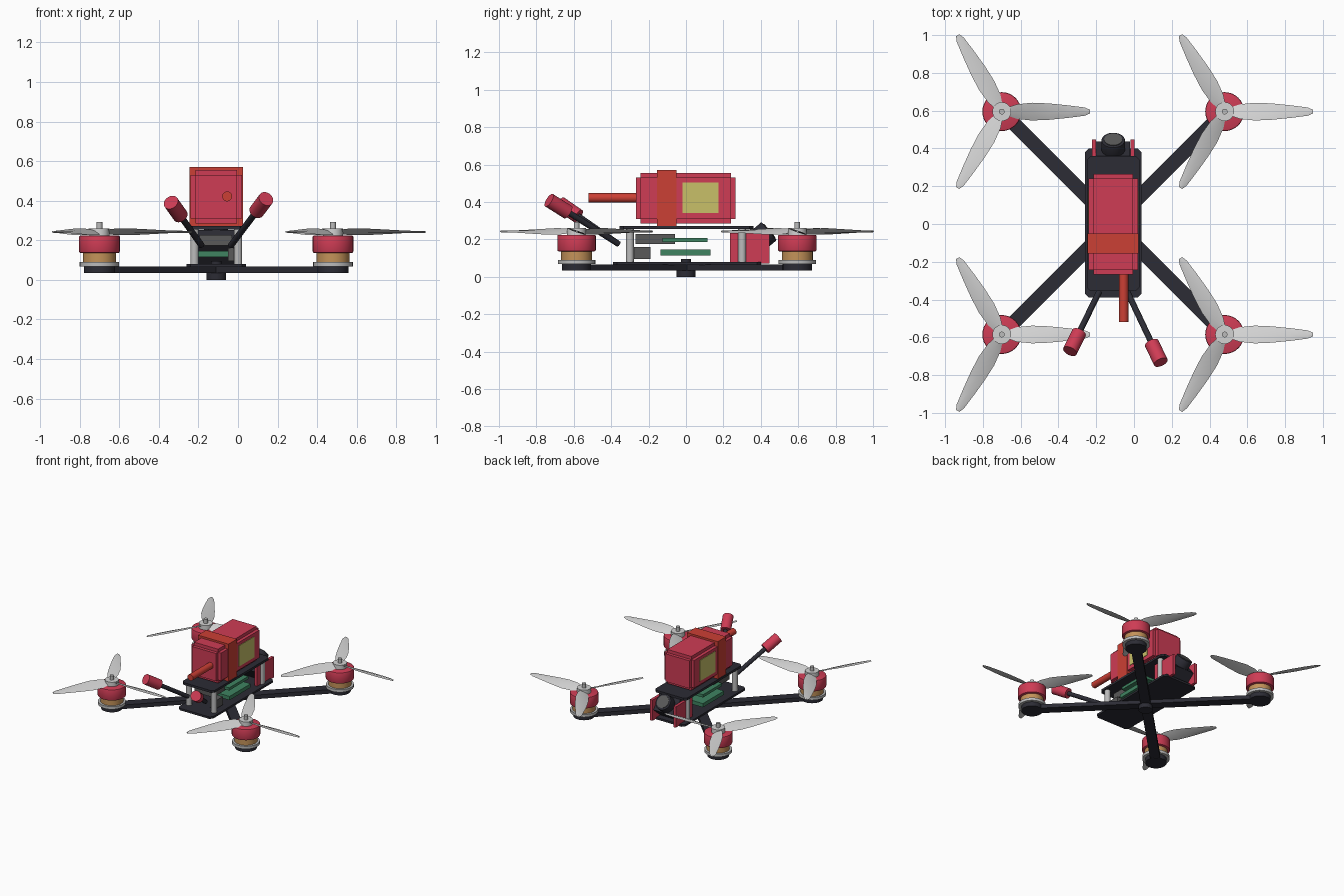
import bpy, bmesh, math
from mathutils import Vector, Matrix

if "Cube" in bpy.data.objects:
    bpy.data.objects.remove(bpy.data.objects["Cube"])


def material(name, rgb):
    m = bpy.data.materials.new(name)
    m.use_nodes = True
    m.diffuse_color = (*rgb, 1)
    m.node_tree.nodes["Principled BSDF"].inputs["Base Color"].default_value = (*rgb, 1)
    return m


RED = material("red", (0.62, 0.045, 0.09))
ORANGE = material("orange red", (0.6, 0.05, 0.035))
BLACK = material("carbon black", (0.025, 0.025, 0.035))
SILVER = material("silver", (0.5, 0.5, 0.5))
PALE = material("pale grey", (0.65, 0.65, 0.65))
COPPER = material("copper", (0.55, 0.29, 0.1))
GREEN = material("board green", (0.05, 0.23, 0.12))
YELLOW = material("label yellow", (0.58, 0.53, 0.14))
GREY = material("dark grey", (0.1, 0.1, 0.1))

CX = -0.11   # centre line of the frame
ARM = 0.59   # motor distance along each axis


def finish(name, bm, mat, smooth=False):
    bmesh.ops.recalc_face_normals(bm, faces=bm.faces)
    me = bpy.data.meshes.new(name)
    bm.to_mesh(me)
    bm.free()
    me.materials.append(mat)
    ob = bpy.data.objects.new(name, me)
    bpy.context.collection.objects.link(ob)
    if smooth:
        bpy.ops.object.select_all(action='DESELECT')
        ob.select_set(True)
        bpy.context.view_layer.objects.active = ob
        bpy.ops.object.shade_smooth_by_angle(angle=math.radians(35))
    return ob


def add_box(bm, lo, hi):
    lo, hi = Vector(lo), Vector(hi)
    mat = Matrix.Translation((lo + hi) / 2) @ Matrix.Diagonal((*(hi - lo), 1))
    return bmesh.ops.create_cube(bm, size=1, matrix=mat)


def box(name, lo, hi, mat):
    bm = bmesh.new()
    add_box(bm, lo, hi)
    return finish(name, bm, mat)


def rod(name, a, b, r, mat, bevel=0.0, sides=32):
    a, b = Vector(a), Vector(b)
    d = b - a
    turn = d.to_track_quat('Z', 'Y').to_matrix().to_4x4()
    bm = bmesh.new()
    bmesh.ops.create_cone(bm, cap_ends=True, segments=sides, radius1=r, radius2=r,
                          depth=d.length, matrix=Matrix.Translation((a + b) / 2) @ turn)
    if bevel:
        rims = [e for e in bm.edges if any(len(f.verts) > 4 for f in e.link_faces)]
        bmesh.ops.bevel(bm, geom=rims, offset=bevel, segments=2, affect='EDGES', profile=0.5)
    return finish(name, bm, mat, True)


def plate(name, half_x, y0, y1, z0, z1, corner):
    # flat carbon plate with clipped corners
    bm = bmesh.new()
    add_box(bm, (CX - half_x, y0, z0), (CX + half_x, y1, z1))
    uprights = [e for e in bm.edges if abs(e.verts[0].co.z - e.verts[1].co.z) > 0.001]
    bmesh.ops.bevel(bm, geom=uprights, offset=corner, segments=1, affect='EDGES')
    return finish(name, bm, BLACK)


def propeller(name, x, y, hand):
    # three twisted, tapering blades around a hub
    bm = bmesh.new()
    stations = [(0.03, 0.024, 24), (0.08, 0.042, 23), (0.16, 0.05, 20), (0.25, 0.045, 16),
                (0.35, 0.034, 12), (0.44, 0.022, 9), (0.467, 0.01, 8)]
    for k in range(3):
        spin = Matrix.Translation((x, y, 0.243)) @ Matrix.Rotation(k * math.tau / 3, 4, 'Z')
        rings = []
        for r, half, pitch in stations:
            tilt = math.radians(-pitch * hand)
            ring = []
            for u, t in ((-1, 0), (0, -0.005), (1, 0), (0, 0.005)):
                p = Matrix.Rotation(tilt, 3, 'X') @ Vector((0, u * half, t))
                ring.append(bm.verts.new(spin @ (p + Vector((r, 0, 0)))))
            rings.append(ring)
        for a, b in zip(rings, rings[1:]):
            for i in range(4):
                j = (i + 1) % 4
                bm.faces.new((a[i], a[j], b[j], b[i]))
        bm.faces.new(rings[0])
        bm.faces.new(rings[-1])
    finish(name, bm, PALE, True)


# arms, motors and propellers
for sx, side in ((-1, "right"), (1, "left")):
    for sy, end in ((-1, "front"), (1, "rear")):
        tag = f"{end}_{side}"
        x, y = CX + sx * ARM, sy * ARM + 0.005

        def stage(part, z0, z1, r, mat, bevel=0.0):
            rod(f"{tag}_{part}", (x, y, z0), (x, y, z1), r, mat, bevel)

        bm = bmesh.new()
        length = math.hypot(ARM, ARM)
        add_box(bm, (0, -0.037, 0.035), (length, 0.037, 0.067))
        bm.transform(Matrix.Translation((CX, 0.005, 0)) @
                     Matrix.Rotation(math.atan2(sy, sx), 4, 'Z'))
        finish(f"{tag}_arm", bm, BLACK)
        stage("motor_mount", 0.034, 0.068, 0.078, BLACK)
        stage("motor_base", 0.068, 0.09, 0.1, SILVER)
        stage("motor_windings", 0.09, 0.136, 0.083, COPPER)
        stage("motor_bell", 0.136, 0.225, 0.103, RED, 0.008)
        stage("propeller_hub", 0.225, 0.26, 0.05, PALE)
        stage("motor_shaft", 0.25, 0.293, 0.015, SILVER)
        propeller(f"{tag}_propeller", x, y, -1 if (sx, sy) == (-1, 1) else 1)

# frame plates, centre bolt and standoffs
plate("bottom_plate", 0.15, -0.39, 0.4, 0.064, 0.08, 0.02)
plate("top_plate", 0.14, -0.355, 0.36, 0.255, 0.273, 0.02)
rod("centre_bolt_head", (CX, 0, 0), (CX, 0, 0.036), 0.05, BLACK)
rod("centre_bolt", (CX, 0, 0.03), (CX, 0, 0.095), 0.027, BLACK)
for sx, side in ((-1, "right"), (1, "left")):
    for sy, end in ((-1, "front"), (1, "rear")):
        px, py = CX + sx * 0.11, sy * 0.3
        rod(f"{end}_{side}_standoff", (px, py, 0.075), (px, py, 0.257), 0.021, SILVER)

# electronics stack
box("lower_board", (-0.24, -0.135, 0.115), (0.02, 0.13, 0.145), GREEN)
box("upper_board", (-0.23, -0.125, 0.185), (0.01, 0.115, 0.207), GREEN)
box("receiver", (-0.195, -0.27, 0.175), (-0.03, -0.06, 0.228), GREY)
box("side_connector", (-0.05, -0.28, 0.095), (0.0, -0.19, 0.16), GREY)

# battery with stepped edges, labels, strap and lead
lo, hi = Vector((-0.24, -0.268, 0.285)), Vector((0.02, 0.265, 0.555))
bm = bmesh.new()
for axis in range(3):
    step = Vector([0 if i == axis else 0.025 for i in range(3)])
    add_box(bm, lo + step, hi - step)
finish("battery", bm, RED)
for face_x, side in ((lo.x, "right"), (hi.x, "left")):
    box(f"battery_label_{side}", (face_x - 0.004, -0.02, 0.34), (face_x + 0.004, 0.175, 0.505), YELLOW)
box("battery_strap", (-0.245, -0.155, 0.268), (0.025, -0.05, 0.57), ORANGE)
rod("battery_lead", (-0.055, -0.52, 0.422), (-0.055, -0.24, 0.422), 0.025, ORANGE)

# antennas with capped tips
for side, start, tip in (("right", (-0.185, -0.36, 0.175), (-0.315, -0.625, 0.358)),
                         ("left", (-0.035, -0.36, 0.175), (0.118, -0.682, 0.378))):
    start, tip = Vector(start), Vector(tip)
    along = (tip - start).normalized() * 0.064
    rod(f"{side}_antenna", start, tip, 0.016, BLACK, sides=16)
    rod(f"{side}_antenna_cap", tip - along, tip + along, 0.039, RED)

# rear camera between two side plates
for x, side in ((-0.212, "right"), (-0.008, "left")):
    box(f"camera_plate_{side}", (x - 0.011, 0.235, 0.07), (x + 0.011, 0.447, 0.235), RED)
tilt = Matrix.Rotation(math.radians(40), 4, 'X')
bm = bmesh.new()
add_box(bm, (-0.09, -0.06, -0.065), (0.09, 0.06, 0.065))
bm.transform(Matrix.Translation((CX, 0.35, 0.165)) @ tilt)
finish("camera_body", bm, BLACK)
front = Vector((CX, 0.445, 0.245))
aim = tilt.to_3x3() @ Vector((0, 1, 0))
rod("camera_lens", front - aim * 0.1, front, 0.063, BLACK, 0.006)
rod("camera_glass", front - aim * 0.005, front + aim * 0.004, 0.048, GREY)
